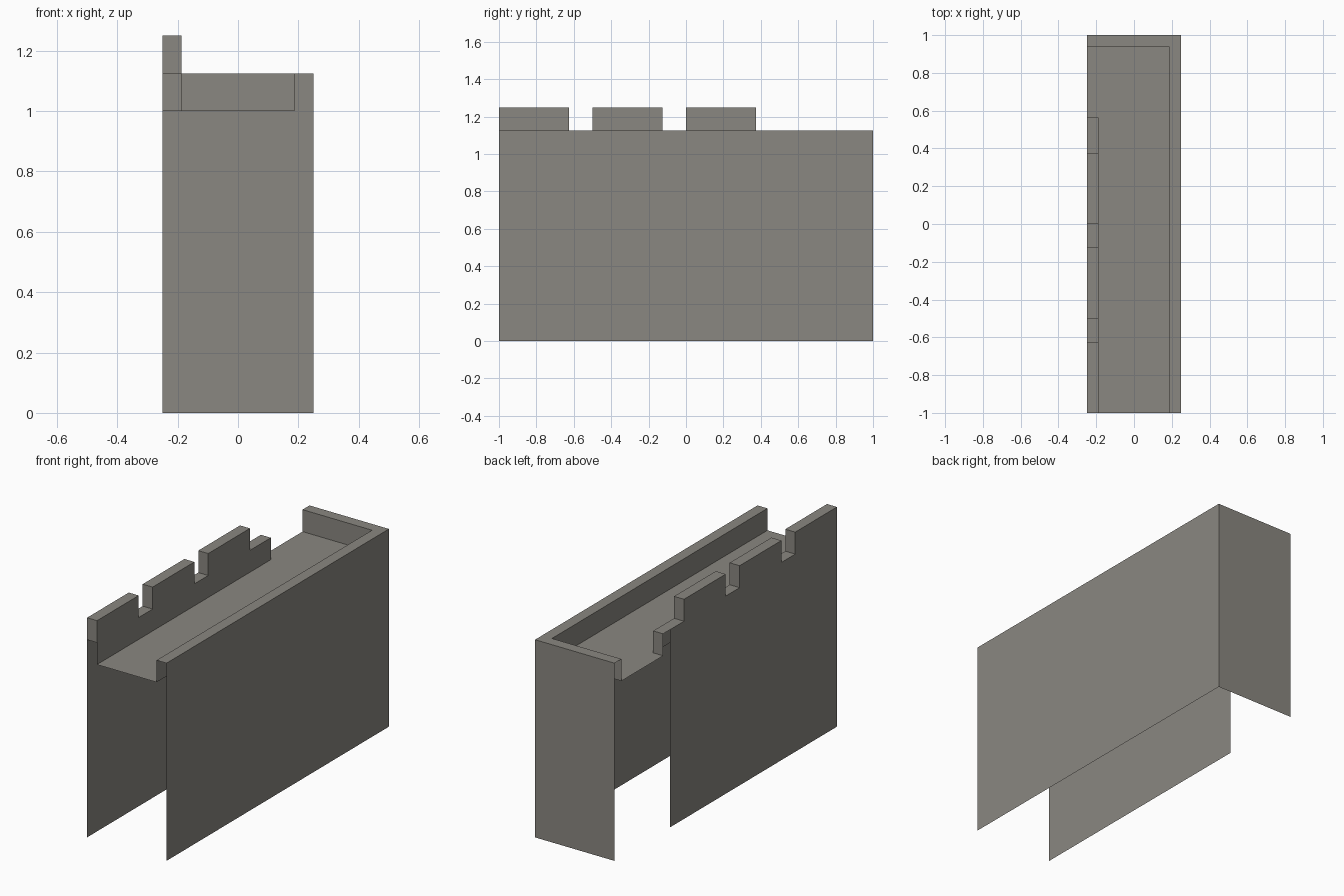
import bpy, bmesh
from mathutils import Vector

if "Cube" in bpy.data.objects:
    bpy.data.objects.remove(bpy.data.objects["Cube"])

stone = bpy.data.materials.new("grey stone")
stone.diffuse_color = (0.255, 0.244, 0.218, 1)
stone.use_nodes = True
stone.node_tree.nodes["Principled BSDF"].inputs["Base Color"].default_value = stone.diffuse_color

X, Y, T = 0.25, 1.0, 0.0625          # half width, half length, parapet thickness
FLOOR, RIM, TOP = 1.0, 1.125, 1.25   # walkway, low parapet and merlon heights


def build(name, polys):
    """Open shell object from (points, outward direction) pairs."""
    bm = bmesh.new()
    for pts, out in polys:
        f = bm.faces.new([bm.verts.new(p) for p in pts])
        f.normal_update()
        if f.normal.dot(Vector(out)) < 0:
            f.normal_flip()
    bmesh.ops.remove_doubles(bm, verts=bm.verts, dist=1e-5)
    me = bpy.data.meshes.new(name)
    bm.to_mesh(me)
    bm.free()
    me.materials.append(stone)
    bpy.context.collection.objects.link(bpy.data.objects.new(name, me))


def px(x, y0, y1, z0, z1, s):
    return [(x, y0, z0), (x, y1, z0), (x, y1, z1), (x, y0, z1)], (s, 0, 0)


def py(y, x0, x1, z0, z1, s):
    return [(x0, y, z0), (x1, y, z0), (x1, y, z1), (x0, y, z1)], (0, s, 0)


def flat(outline, z):
    return [(x, y, z) for x, y in outline], (0, 0, 1)


# Tall right and back walls with their low parapet; bottom and joining ends open
build("right_and_back_wall", [
    px(X, -Y, Y, 0, RIM, 1),
    py(Y, -X, X, 0, RIM, 1),
    px(X - T, -Y, Y - T, FLOOR, RIM, -1),
    py(Y - T, -X, X - T, FLOOR, RIM, -1),
    flat([(X - T, -Y), (X, -Y), (X, Y), (X - T, Y - T)], RIM),
    flat([(X, Y), (-X, Y), (-X, Y - T), (X - T, Y - T)], RIM),
])

# Walkway, reaching the left edge at the doorway corner
END = 0.5625
build("walkway", [flat([(-X + T, -Y), (X - T, -Y), (X - T, Y - T),
                        (-X, Y - T), (-X, END), (-X + T, END)], FLOOR)])

# Left wall: outer sheet stops short of the parapet end
build("left_wall", [
    px(-X, -Y, 0.5, 0, RIM, -1),
    px(-X + T, -Y, END, FLOOR, RIM, 1),
    py(END, -X, -X + T, FLOOR, RIM, 1),
])

# Battlements: three merlons with gaps between
tops = []
merlons = [(-1.0, -0.625), (-0.5, -0.125), (0.0, 0.375)]
nexts = [-0.5, 0.0, END]
for (a, b), n in zip(merlons, nexts):
    tops += [px(-X, a, b, RIM, TOP, -1), px(-X + T, a, b, RIM, TOP, 1),
             py(a, -X, -X + T, RIM, TOP, -1), py(b, -X, -X + T, RIM, TOP, 1),
             flat([(-X, a), (-X + T, a), (-X + T, b), (-X, b)], TOP),
             flat([(-X, b), (-X + T, b), (-X + T, n), (-X, n)], RIM)]
build("battlements", tops)
